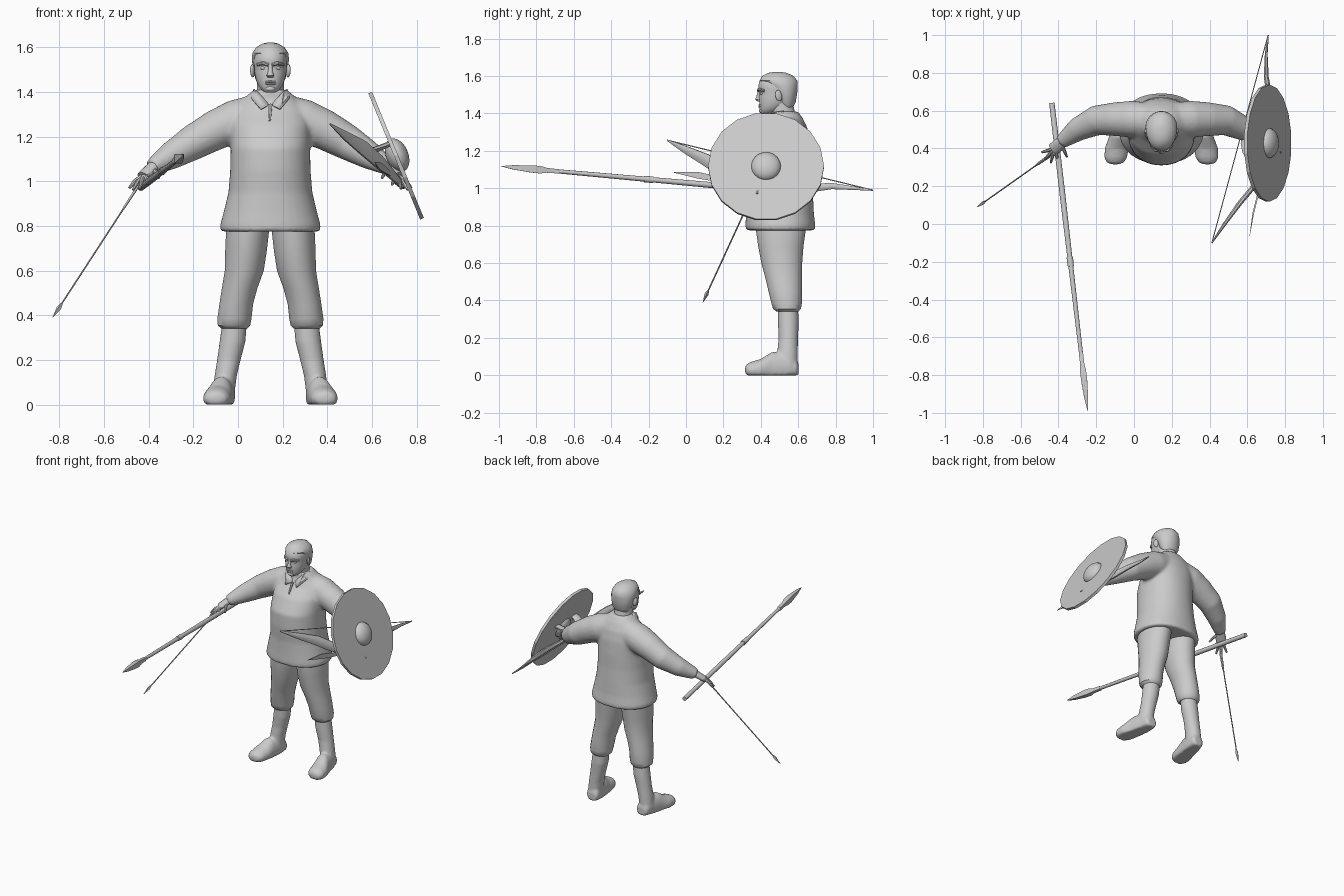
import bpy, bmesh, math
from mathutils import Vector

if "Cube" in bpy.data.objects:
    bpy.data.objects.remove(bpy.data.objects["Cube"])

clay = bpy.data.materials.new("plain grey")
clay.use_nodes = True
GREY = (0.6, 0.6, 0.6, 1)
clay.diffuse_color = GREY
clay.node_tree.nodes["Principled BSDF"].inputs["Base Color"].default_value = GREY
CX = 0.145  # middle plane of the figure
Z = Vector((0, 0, 1))


def ring_points(p, n, a, b, sides, power):
    """Superellipse section around p, facing along n."""
    u = n.cross(Z)
    u = Vector((1, 0, 0)) if u.length < 0.01 else u.normalized()
    v = u.cross(n) if abs(n.z) < 0.99 else Vector((0, 1, 0))
    for k in range(sides):
        t = math.tau * (k + 0.5) / sides
        c, s = math.cos(t), math.sin(t)
        e = 2 / power
        yield p + u * a * math.copysign(abs(c) ** e, c) + v * b * math.copysign(abs(s) ** e, s)


def add_loft(bm, stations, sides=20, axis=None, power=2, floor=False):
    pts = [Vector(s[:3]) for s in stations]
    rings = []
    for i, s in enumerate(stations):
        n = axis or (pts[min(i + 1, len(pts) - 1)] - pts[max(i - 1, 0)]).normalized()
        ring = list(ring_points(pts[i], n, s[3], s[-1], sides, power))
        if floor:
            for q in ring:
                q.z = max(q.z, 0)
        rings.append([bm.verts.new(q) for q in ring])
    for r0, r1 in zip(rings, rings[1:]):
        for k in range(sides):
            j = (k + 1) % sides
            bm.faces.new((r0[k], r0[j], r1[j], r1[k]))
    bm.faces.new(rings[0])
    bm.faces.new(rings[-1])


def finish(name, bm, angle=40):
    bmesh.ops.recalc_face_normals(bm, faces=bm.faces)
    me = bpy.data.meshes.new(name)
    bm.to_mesh(me)
    bm.free()
    me.materials.append(clay)
    ob = bpy.data.objects.new(name, me)
    bpy.context.scene.collection.objects.link(ob)
    bpy.ops.object.select_all(action='DESELECT')
    ob.select_set(True)
    bpy.context.view_layer.objects.active = ob
    if angle:
        bpy.ops.object.shade_smooth_by_angle(angle=math.radians(angle))
    return ob


def loft(name, stations, angle=40, **kw):
    bm = bmesh.new()
    add_loft(bm, stations, **kw)
    return finish(name, bm, angle)


def ball(name, loc, scale, rot=(0, 0, 0)):
    bm = bmesh.new()
    bmesh.ops.create_uvsphere(bm, u_segments=18, v_segments=12, radius=1)
    ob = finish(name, bm, 60)
    ob.location, ob.scale, ob.rotation_euler = loc, scale, rot
    return ob


def soften(ob, voxel, steps):
    """Fuse overlapping volumes into one smooth skin."""
    m = ob.modifiers.new("fuse", 'REMESH')
    m.mode, m.voxel_size, m.use_smooth_shade = 'VOXEL', voxel, True
    m = ob.modifiers.new("relax", 'SMOOTH')
    m.factor, m.iterations = 0.5, steps


def level(rows):
    """Rows of height, y, half width, half depth on the middle plane."""
    return [(CX, y, z, a, b) for z, y, a, b in rows]


# Shirt: torso and both sleeves fused together
bm = bmesh.new()
add_loft(bm, level([(.775, .505, .222, .185), (.80, .505, .226, .187), (.86, .502, .21, .182),
                    (.95, .50, .188, .18), (1.05, .492, .18, .182), (1.15, .492, .178, .18),
                    (1.25, .515, .18, .15), (1.32, .54, .165, .11), (1.37, .54, .12, .087),
                    (1.41, .525, .075, .075)]), sides=40, axis=Z, power=2.2)
for s in (-1, 1):
    arm = [(.06, .55, 1.30, .09), (.15, .555, 1.27, .098), (.245, .555, 1.23, .09),
           (.345, .548, 1.175, .08), (.445, .50, 1.115, .063), (.53, .435, 1.063, .038)]
    add_loft(bm, [(CX + s * d, y, z, r) for d, y, z, r in arm])
soften(finish("shirt", bm), .011, 5)

for s, side in ((-1, "right"), (1, "left")):
    def at(rows):
        return [(CX + s * r[0],) + r[1:] for r in rows]

    # Breeches gathered at the knee
    loft(side + "_trouser_leg", at([
        (.095, .51, .88, .09, .14), (.102, .507, .78, .097, .135), (.109, .507, .69, .094, .122),
        (.117, .512, .6, .088, .11), (.138, .522, .52, .08, .098), (.153, .53, .45, .076, .09),
        (.161, .538, .385, .077, .082), (.163, .54, .355, .073, .075),
        (.162, .542, .34, .058, .058)]), axis=Z, sides=24)
    # Boot shaft and foot
    bm = bmesh.new()
    add_loft(bm, at([(.16, .545, .37, .056, .054), (.17, .547, .28, .058, .056),
                     (.186, .547, .2, .053, .052), (.2, .543, .13, .05, .055),
                     (.21, .54, .05, .05, .058)]), axis=Z)
    add_loft(bm, at([(.2, .602, .03, .03, .03), (.203, .59, .04, .045, .05),
                     (.21, .53, .04, .052, .085), (.222, .46, .035, .056, .09),
                     (.236, .4, .03, .064, .058), (.242, .35, .028, .06, .045),
                     (.244, .325, .028, .045, .032), (.244, .316, .028, .02, .015)]),
             axis=Vector((0, -1, 0)), floor=True)
    soften(finish(side + "_boot", bm), .008, 3)

    # Hand with spread fingers
    wrist = Vector((CX + s * .52, .44, 1.07))
    palm = Vector((CX + s * .572, .395, 1.025))
    bm = bmesh.new()
    add_loft(bm, [(*wrist, .03, .025), (*wrist.lerp(palm, .5), .036, .022),
                  (*palm, .034, .018)], sides=12)
    tips = [(.50, .355, 1.015), (.545, .325, .985), (.585, .325, .967),
            (.615, .345, .962), (.632, .38, .97)]
    for i, (d, y, z) in enumerate(tips):
        tip = Vector((CX + s * d, y, z))
        base = wrist.lerp(palm, .35 if i == 0 else .9) + (tip - palm) * .15
        add_loft(bm, [(*base, .011), (*base.lerp(tip, .5) + Vector((0, 0, .008)), .010),
                      (*tip, .006)], sides=8)
    finish(side + "_hand", bm)

    # Ear, eye, brow and shirt collar flap
    ball(side + "_ear", (CX + s * .08, .495, 1.495), (.01, .018, .03), (.2, 0, s * .3))
    ball(side + "_eye", (CX + s * .031, .406, 1.507), (.014, .01, .008))
    loft(side + "_brow", at([(.01, .387, 1.522, .008), (.032, .390, 1.529, .009),
                             (.058, .418, 1.522, .007)]), sides=8)
    bm = bmesh.new()
    flap = [(.005, .445, 1.345), (.045, .405, 1.325), (.088, .47, 1.375), (.075, .52, 1.415),
            (.055, .45, 1.40)]
    bm.faces.new([bm.verts.new(p) for p in at(flap)])
    finish(side + "_collar_flap", bm).modifiers.new("cloth", 'SOLIDIFY').thickness = .008

# Shirt placket below the collar
loft("shirt_placket", [(CX, .425, 1.345, .01, .006), (CX - .004, .385, 1.27, .006, .006)], sides=6)

# Head, neck and hair
loft("neck", level([(1.33, .535, .068, .068), (1.39, .52, .062, .066), (1.47, .505, .06, .065)]), axis=Z)
loft("head", level([(1.397, .425, .018, .02), (1.405, .44, .036, .042), (1.425, .457, .052, .064),
                    (1.45, .472, .064, .08), (1.49, .485, .072, .096), (1.51, .49, .072, .097),
                    (1.53, .489, .076, .104), (1.57, .49, .072, .1), (1.60, .49, .052, .07),
                    (1.615, .49, .02, .03)]), axis=Z, sides=28, power=2.2)
loft("hair", level([(1.43, .54, .05, .03), (1.46, .537, .068, .05), (1.51, .53, .079, .065),
                    (1.545, .515, .084, .083), (1.575, .495, .081, .102), (1.60, .49, .064, .085),
                    (1.617, .49, .035, .05), (1.622, .49, .012, .02)]), axis=Z, sides=28)
loft("nose", level([(1.465, .392, .014, .010), (1.474, .388, .018, .018), (1.49, .389, .011, .013),
                    (1.525, .394, .008, .008)]), axis=Z, sides=10)
for name, z in (("upper_lip", 1.446), ("lower_lip", 1.436)):
    ball(name, (CX, .395, z), (.026, .008, .005))
ball("chin", (CX, .407, 1.415), (.024, .018, .014))

# Spear: shaft tapering forward, collar and four sided head
rear, tip = Vector((-.435, .64, .972)), Vector((-.245, -.99, 1.118))
def on_spear(*rows):
    return [(*rear.lerp(tip, t), *r) for t, *r in rows]
loft("spear_shaft", on_spear((0, .015), (.3, .016), (.5, .014), (.83, .011)), sides=10)
loft("spear_collar", on_spear((.5, .018), (.53, .017)), sides=10)
loft("spear_head", on_spear((.81, .016, .016), (.85, .016, .018), (.87, .023, .028),
                            (.9, .023, .027), (.96, .014, .016), (1, .001, .001)), sides=4, angle=20)

# Arrow held in the right hand
nock, point = Vector((-.42, .38, 1.02)), Vector((-.83, .09, .39))
def on_arrow(*rows):
    return [(*nock.lerp(point, t), *r) for t, *r in rows]
loft("arrow_shaft", on_arrow((0, .004), (.93, .004)), sides=6)
loft("arrow_head", on_arrow((.9, .005, .005), (.93, .011, .011), (1, .001, .001)), sides=4, angle=20)
loft("arrow_fletching", on_arrow((.05, .004, .003), (.09, .013, .003), (.2, .011, .003),
                                 (.25, .004, .003)), sides=4, angle=20)

# Round shield, boss and arm strap
tilt = math.atan2(.925, .38)
normal = Vector((.925, 0, .38))
centre = Vector((.708, .428, 1.115))
bm = bmesh.new()
bmesh.ops.create_cone(bm, cap_ends=True, segments=18, radius1=.31, radius2=.31, depth=.018)
board = finish("shield_board", bm, 0)
board.location, board.rotation_euler = centre, (0, tilt, 0)
ball("shield_boss", centre + normal * .005, (.08, .08, .05), (0, tilt, 0))
down = Vector((.38, 0, -.925))
strap = []
for k in range(9):
    a = math.pi * k / 8
    p = centre - down * .06 - normal * .10 * math.sin(a) + Vector((0, .1 * math.cos(a), 0))
    strap.append((*p, .03, .012))
loft("shield_strap", strap, sides=8)

# Bow with string, gripped behind the shield
limb = [(.412, -.1, 1.257, .004, .004), (.48, 0, 1.205, .010, .022), (.56, .11, 1.15, .014, .036),
        (.635, .2, 1.085, .014, .034), (.70, .3, 1.02, .014, .022), (.735, .4, .985, .015, .015),
        (.74, .52, .985, .015, .02), (.72, .66, 1.0, .016, .024), (.70, .78, 1.012, .014, .018),
        (.70, .9, 1.0, .008, .010), (.71, 1.0, .99, .004, .004)]
loft("bow", limb, sides=8)
loft("bow_string", [(*limb[0][:3], .003), (*limb[-1][:3], .003)], sides=6)

# Flat pointed blade beside the bow
loft("short_blade", [(.612, -.065, 1.085, .001, .002), (.632, .06, 1.07, .006, .024),
                     (.652, .14, 1.055, .006, .022), (.7, .33, 1.02, .004, .008),
                     (.715, .4, 1.0, .004, .006)], sides=4, angle=20)
